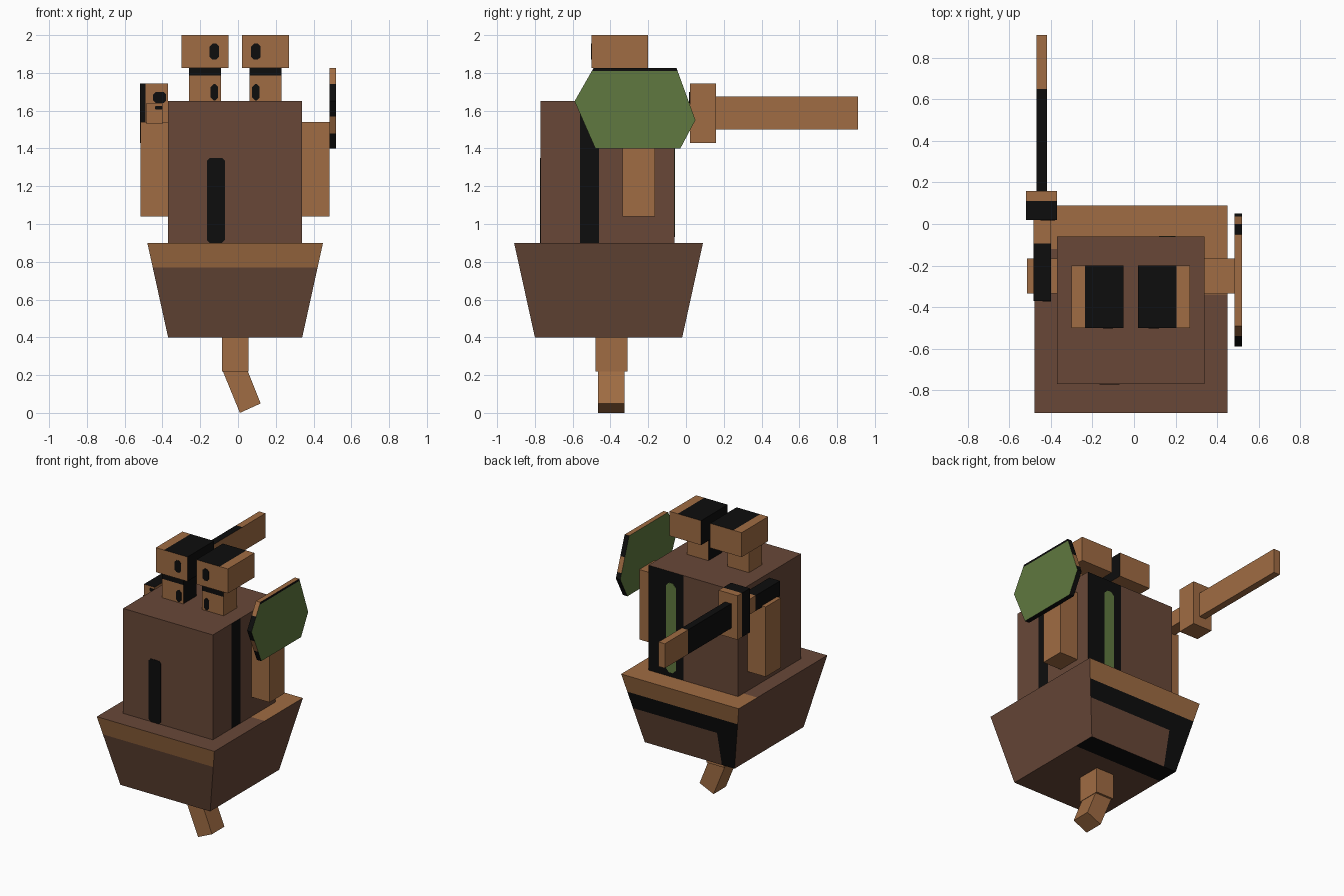
import bpy, bmesh
from mathutils import Vector

if "Cube" in bpy.data.objects:
    bpy.data.objects.remove(bpy.data.objects["Cube"])


def material(name, rgb):
    m = bpy.data.materials.new(name)
    m.use_nodes = True
    m.diffuse_color = (*rgb, 1)
    m.node_tree.nodes["Principled BSDF"].inputs["Base Color"].default_value = (*rgb, 1)
    return m


TAN, BROWN, BLACK, GREEN = range(4)
MATERIALS = [
    material("tan wood", (0.35, 0.15, 0.056)),
    material("dark brown", (0.138, 0.064, 0.039)),
    material("black", (0.004, 0.004, 0.004)),
    material("leaf green", (0.115, 0.19, 0.05)),
]


def prism(name, pts, axis, a, b, rule=TAN, cuts=(), shape=None):
    """Extrude an outline along an axis, cut it by planes, colour faces by rule."""
    bm = bmesh.new()

    def place(p, d):
        v = list(p)
        v.insert("xyz".index(axis), d)
        return bm.verts.new(v)

    lower, upper = [[place(p, d) for p in pts] for d in (a, b)]
    bm.faces.new(lower)
    bm.faces.new(upper)
    n = len(pts)
    for i in range(n):
        j = (i + 1) % n
        bm.faces.new((lower[i], lower[j], upper[j], upper[i]))
    if shape:
        for v in bm.verts:
            shape(v.co)
    bmesh.ops.recalc_face_normals(bm, faces=bm.faces)
    for ax, d in cuts:
        no = Vector([float(c == ax) for c in "xyz"])
        bmesh.ops.bisect_plane(bm, geom=bm.verts[:] + bm.edges[:] + bm.faces[:],
                               plane_co=no * d, plane_no=no)
    bm.normal_update()
    for f in bm.faces:
        f.material_index = rule(f.calc_center_median(), f.normal) if callable(rule) else rule
    mesh = bpy.data.meshes.new(name)
    bm.to_mesh(mesh)
    bm.free()
    for m in MATERIALS:
        mesh.materials.append(m)
    ob = bpy.data.objects.new(name, mesh)
    bpy.context.collection.objects.link(ob)
    return ob


def box(name, x, y, z, rule=TAN, cuts=(), shape=None):
    pts = [(x[0], y[0]), (x[1], y[0]), (x[1], y[1]), (x[0], y[1])]
    return prism(name, pts, "z", *z, rule, cuts, shape)


def plate(name, x, z, y, color=BLACK, k=0.015):
    """Thin plate facing front or back with clipped corners."""
    (l, r), (d, u) = x, z
    pts = [(l + k, d), (r - k, d), (r, d + k), (r, u - k),
           (r - k, u), (l + k, u), (l, u - k), (l, d + k)]
    prism(name, pts, "y", y - 0.003, y + 0.003, color)


# Flared skirt: narrow at the bottom, tan band front and back
def taper(co):
    if co.z < 0.5:
        co.x = -0.37 if co.x < 0 else 0.34
        co.y = -0.80 if co.y < -0.4 else -0.02


def skirt_rule(c, n):
    if n.z > 0.9:
        return TAN if c.y > (-0.34 if c.x > 0 else -0.12) else BROWN
    if n.z < -0.9:
        return BLACK if c.y > -0.18 else BROWN
    if n.y > 0.5:
        if c.z > 0.77:
            return TAN
        return BROWN if c.z < 0.65 and c.x > -0.27 else BLACK
    return TAN if n.y < -0.5 and c.z > 0.77 else BROWN


box("skirt", (-0.48, 0.45), (-0.91, 0.09), (0.4, 0.9), skirt_rule,
    [("z", 0.77), ("z", 0.65), ("x", -0.27), ("x", 0), ("y", -0.34), ("y", -0.12), ("y", -0.18)],
    taper)


# Body with a dark strip on its left side and a dark panel on the back
def body_rule(c, n):
    side_strip = n.x > 0.9 and -0.56 < c.y < -0.46
    back_panel = n.y > 0.9 and c.x > 0.06
    return BLACK if side_strip or back_panel else BROWN


box("body", (-0.37, 0.34), (-0.77, -0.06), (0.9, 1.65), body_rule,
    [("y", -0.56), ("y", -0.46), ("x", 0.06)])
plate("front_slot", (-0.165, -0.07), (0.9, 1.35), -0.77)
plate("back_green_stripe", (0.12, 0.20), (0.93, 1.57), -0.06, GREEN, 0.025)


# Two heads on necks, black on the inner sides
def head_pair(side, s, mid):
    inward = -s

    def head_rule(c, n):
        top = n.z > 0.9 and (c.x - mid) * s < 0.06
        return BLACK if top or n.x * inward > 0.9 else TAN

    def neck_rule(c, n):
        band = n.y < -0.9 and c.z > 1.785
        return BLACK if band or n.x * inward > 0.9 else TAN

    box(side + "_neck", (mid - 0.085, mid + 0.085), (-0.49, -0.34), (1.65, 1.825),
        neck_rule, [("z", 1.785)])
    box(side + "_head", (mid - 0.125, mid + 0.125), (-0.5, -0.2), (1.825, 2.0),
        head_rule, [("x", mid + s * 0.06)])
    e = mid - s * 0.05
    plate(side + "_upper_eye", (e - 0.025, e + 0.025), (1.87, 1.955), -0.5)
    plate(side + "_lower_eye", (e - 0.02, e + 0.02), (1.655, 1.74), -0.49)


head_pair("right", -1, -0.175)
head_pair("left", 1, 0.145)

# Arms
box("left_arm", (0.34, 0.485), (-0.335, -0.165), (1.04, 1.54))
box("right_arm", (-0.515, -0.37), (-0.335, -0.165), (1.04, 1.54))


# Sword held on the right, pointing backwards
def dark_before(limit):
    def rule(c, n):
        return BLACK if (n.z > 0.9 or n.x < -0.9) and c.y < limit else TAN
    return rule


def guard_rule(c, n):
    if n.y < -0.9:
        return BLACK if c.x < -0.49 else TAN
    return dark_before(0.11)(c, n)


box("sword_handle", (-0.485, -0.40), (-0.37, 0.02), (1.53, 1.64),
    dark_before(-0.095), [("y", -0.095)])
box("sword_guard", (-0.52, -0.37), (0.02, 0.16), (1.43, 1.745), guard_rule,
    [("y", 0.11), ("x", -0.49)])
box("sword_blade", (-0.47, -0.42), (0.16, 0.91), (1.5, 1.675),
    dark_before(0.65), [("y", 0.65)])
plate("guard_spot", (-0.45, -0.38), (1.64, 1.70), 0.02)
plate("handle_spot", (-0.44, -0.40), (1.605, 1.625), -0.37, BLACK, 0.005)


# Six-sided shield with a patchy rim
def shield_rule(c, n):
    if abs(n.x) > 0.9:
        return BLACK if n.x > 0 and c.z > 1.81 else GREEN
    if n.z > 0.9:
        return TAN
    if n.y < 0:
        return TAN if c.z > 1.74 or 1.48 < c.z < 1.57 else BLACK
    return TAN if 1.59 < c.z < 1.69 else BLACK


outline = [(-0.48, 1.40), (-0.03, 1.40), (0.05, 1.55), (-0.05, 1.825), (-0.49, 1.825), (-0.59, 1.65)]
prism("shield", outline, "x", 0.485, 0.52, shield_rule,
      [("z", h) for h in (1.48, 1.57, 1.59, 1.69, 1.74, 1.81)])

# Bent leg
box("upper_leg", (-0.085, 0.055), (-0.48, -0.31), (0.22, 0.41))
prism("lower_leg", [(-0.08, 0.22), (0.05, 0.225), (0.12, 0.05), (0.01, 0)], "y", -0.465, -0.325)
